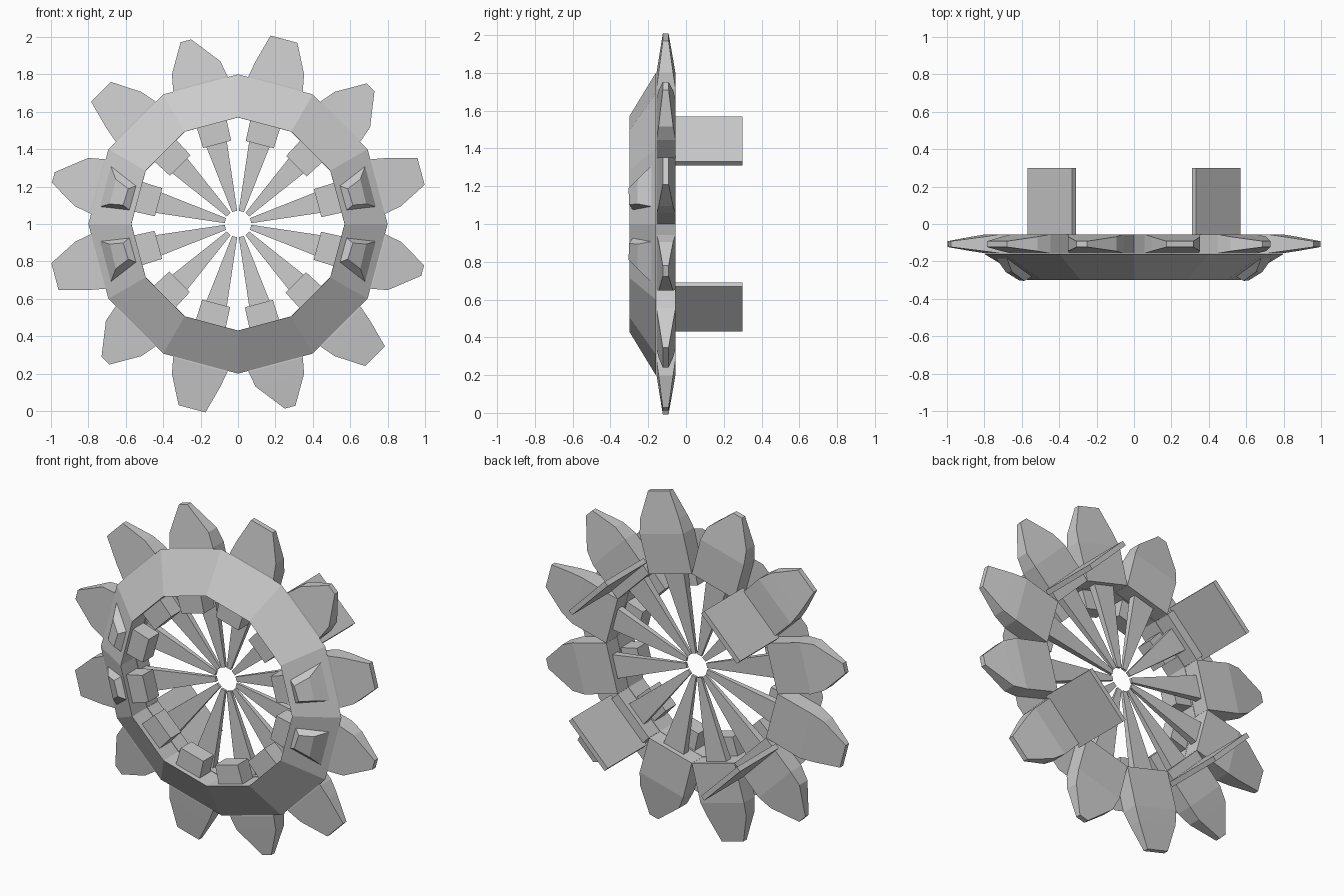
import bpy, bmesh, math

if "Cube" in bpy.data.objects:
    bpy.data.objects.remove(bpy.data.objects["Cube"])

grey = bpy.data.materials.new("plain grey")
grey.diffuse_color = (0.6, 0.6, 0.6, 1)
grey.use_nodes = True
grey.node_tree.nodes["Principled BSDF"].inputs["Base Color"].default_value = grey.diffuse_color


def add_object(name, bm):
    bmesh.ops.recalc_face_normals(bm, faces=bm.faces)
    mesh = bpy.data.meshes.new(name)
    bm.to_mesh(mesh)
    bm.free()
    mesh.materials.append(grey)
    obj = bpy.data.objects.new(name, mesh)
    bpy.context.collection.objects.link(obj)


def place(u, v, y, deg):
    """Radial u, tangential v and depth y around the hub at z = 1."""
    c, s = math.cos(math.radians(deg)), math.sin(math.radians(deg))
    return (u * c - v * s, y, 1 + u * s + v * c)


def loft(name, rings, deg=0, closed=False):
    """Skin a list of point rings, capped unless closed on itself."""
    bm = bmesh.new()
    rows = [[bm.verts.new(place(*p, deg)) for p in ring] for ring in rings]
    pairs = list(zip(rows, rows[1:]))
    if closed:
        pairs.append((rows[-1], rows[0]))
    else:
        bm.faces.new(rows[0])
        bm.faces.new(rows[-1])
    for a, b in pairs:
        for i in range(len(a)):
            j = (i + 1) % len(a)
            bm.faces.new((a[i], a[j], b[j], b[i]))
    add_object(name, bm)


def section(u, lo, hi, front, back):
    return [(u, lo, front), (u, hi, front), (u, hi, back), (u, lo, back)]


# Twelve-sided sloping ring with a wedge cross-section
ring = []
for i in range(12):
    a = math.radians(30 * i)
    ring.append([(r * math.cos(a), r * math.sin(a), y)
                 for r, y in ((0.8, -0.16), (0.57, -0.3), (0.57, -0.16))])
loft("ring", ring, closed=True)

for k in range(12):
    deg = 15 + 30 * k
    # Teeth, alternating wide and narrow tips
    lo, hi = (-0.056, 0.093) if k % 2 == 0 else (-0.014, 0.045)
    loft("tooth", [section(0.55, -0.147, 0.147, -0.157, -0.055),
                   section(0.78, -0.15, 0.15, -0.157, -0.055),
                   section(0.865, -0.134, 0.134, -0.145, -0.068),
                   section(1.018, lo, hi, -0.123, -0.092)], deg)
    # Tapered spokes
    loft("spoke", [section(0.07, -0.014, 0.014, -0.115, -0.1),
                   section(0.56, -0.07, 0.07, -0.13, -0.085)], deg)
    # Blocks on the inside of the ring
    loft("inner_block", [section(0.44, -0.08, 0.075, -0.27, -0.17),
                         section(0.56, -0.085, 0.08, -0.27, -0.17)], deg)

# Four flat panels reaching backwards
for deg in (45, 135, 225, 315):
    loft("rear_panel", [section(0.607, -0.168, 0.168, -0.07, 0.3),
                        section(0.637, -0.168, 0.168, -0.07, 0.3)], deg)


# Bevelled pods on the side faces of the ring
def slope_point(u, v, lift):
    return (u, v, -0.3 + (u - 0.55) * 0.628 - lift)


for deg, m in ((15, 1), (165, -1), (195, 1), (345, -1)):
    base = [(0.572, 0.062), (0.746, 0.135), (0.746, -0.107), (0.572, -0.082)]
    top = [(0.615, 0.03), (0.693, 0.062), (0.69, -0.074), (0.62, -0.061)]
    loft("side_pod", [[slope_point(u, v * m, -0.01) for u, v in base],
                      [slope_point(u, v * m, 0.045) for u, v in top]], deg)
